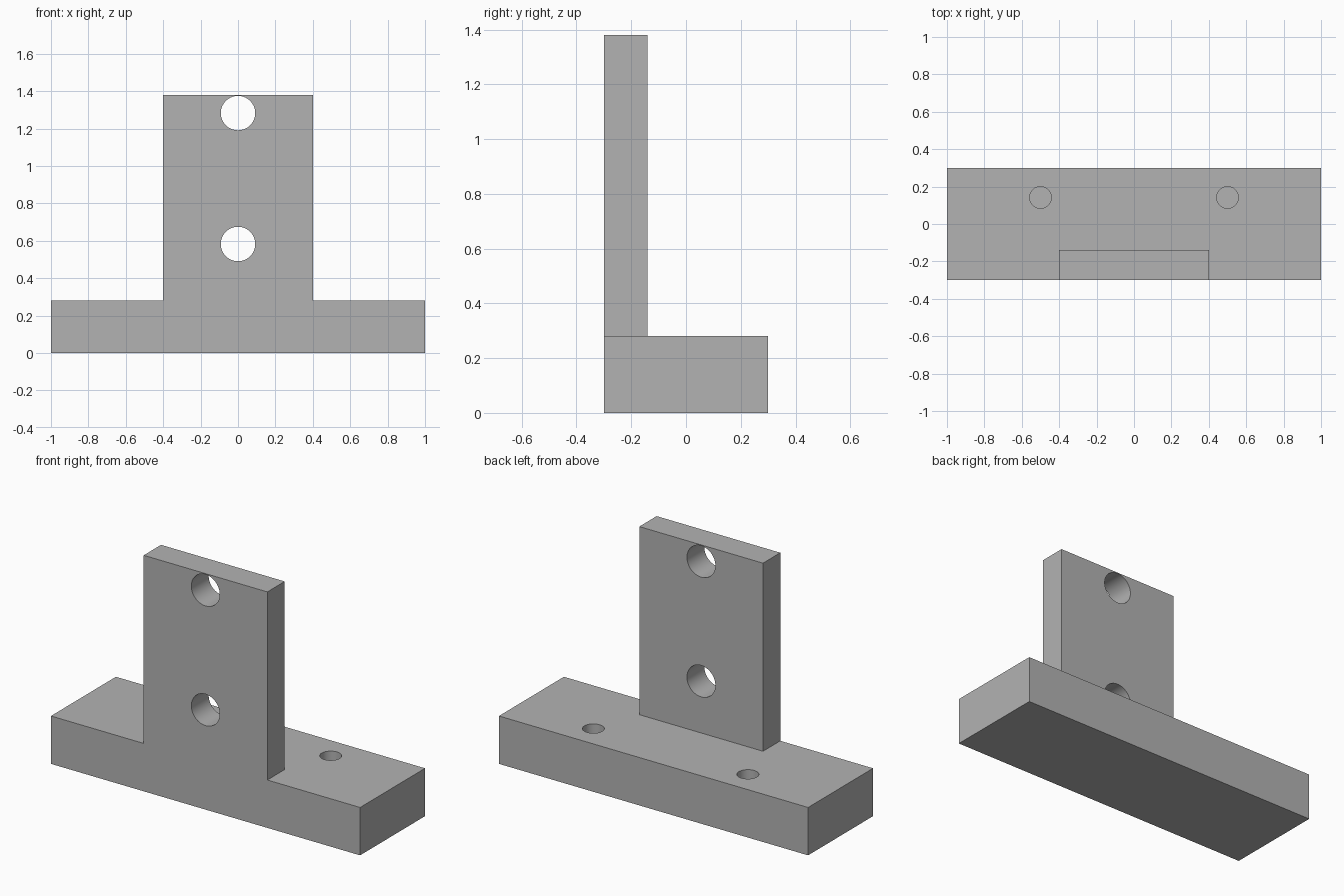
import bpy
import bmesh
from math import pi, radians
from mathutils import Vector

cube = bpy.data.objects.get("Cube")
if cube:
    bpy.data.objects.remove(cube, do_unlink=True)

BASE_HEIGHT, TOTAL_HEIGHT = 0.28, 1.38
PLATE_HALF_WIDTH, PLATE_BACK = 0.4, -0.14

# One grey for the whole bracket
grey = bpy.data.materials.new("plain_grey")
grey.use_nodes = True
colour = (0.45, 0.45, 0.45, 1)
grey.diffuse_color = colour
grey.node_tree.nodes["Principled BSDF"].inputs["Base Color"].default_value = colour


def build_bracket():
    """Base block with the upright plate extruded from its top face."""
    bm = bmesh.new()
    bmesh.ops.create_cube(bm, size=1)
    bmesh.ops.scale(bm, vec=(2, 0.6, BASE_HEIGHT), verts=bm.verts)
    bmesh.ops.translate(bm, vec=(0, 0, BASE_HEIGHT / 2), verts=bm.verts)

    # Cut the footprint of the plate into the block
    cuts = [((-PLATE_HALF_WIDTH, 0, 0), (1, 0, 0)),
            ((PLATE_HALF_WIDTH, 0, 0), (1, 0, 0)),
            ((0, PLATE_BACK, 0), (0, 1, 0))]
    for point, normal in cuts:
        bmesh.ops.bisect_plane(bm, geom=bm.verts[:] + bm.edges[:] + bm.faces[:],
                               plane_co=point, plane_no=normal)

    # Raise the plate
    bm.normal_update()
    footprint = []
    for face in bm.faces:
        c = face.calc_center_median()
        if face.normal.z > 0.9 and abs(c.x) < PLATE_HALF_WIDTH and c.y < PLATE_BACK:
            footprint.append(face)
    raised = bmesh.ops.extrude_face_region(bm, geom=footprint)["geom"]
    bmesh.ops.delete(bm, geom=footprint, context="FACES_ONLY")
    top = [v for v in raised if isinstance(v, bmesh.types.BMVert)]
    bmesh.ops.translate(bm, vec=Vector((0, 0, TOTAL_HEIGHT - BASE_HEIGHT)), verts=top)

    # Merge flat neighbours back into whole faces
    bmesh.ops.dissolve_limit(bm, angle_limit=radians(1), verts=bm.verts[:], edges=bm.edges[:])
    bmesh.ops.recalc_face_normals(bm, faces=bm.faces[:])
    mesh = bpy.data.meshes.new("mounting_bracket")
    bm.to_mesh(mesh)
    bm.free()
    mesh.materials.append(grey)
    obj = bpy.data.objects.new("mounting_bracket", mesh)
    bpy.context.collection.objects.link(obj)
    return obj


def drill(target, radius, depth, centre, rotation=(0, 0, 0)):
    """Remove a round hole from the target."""
    bpy.ops.mesh.primitive_cylinder_add(vertices=64, radius=radius, depth=depth,
                                        location=centre, rotation=rotation)
    cutter = bpy.context.object
    cutter.name = "hole_cutter"
    cutter.hide_render = True
    cutter.data.materials.append(grey)
    bpy.ops.object.select_all(action="DESELECT")
    bpy.context.view_layer.objects.active = target
    target.select_set(True)
    modifier = target.modifiers.new("hole", "BOOLEAN")
    modifier.operation = "DIFFERENCE"
    modifier.solver = "EXACT"
    modifier.object = cutter
    bpy.ops.object.modifier_apply(modifier=modifier.name)
    bpy.data.objects.remove(cutter, do_unlink=True)


bracket = build_bracket()

# Through holes in the plate
for height in (0.583, 1.283):
    drill(bracket, 0.092, 0.4, (0, -0.22, height), (pi / 2, 0, 0))

# Blind holes in the base
for side in (-1, 1):
    drill(bracket, 0.058, 0.4, (side * 0.5, 0.142, BASE_HEIGHT))

bpy.ops.object.shade_smooth_by_angle(angle=radians(30))
